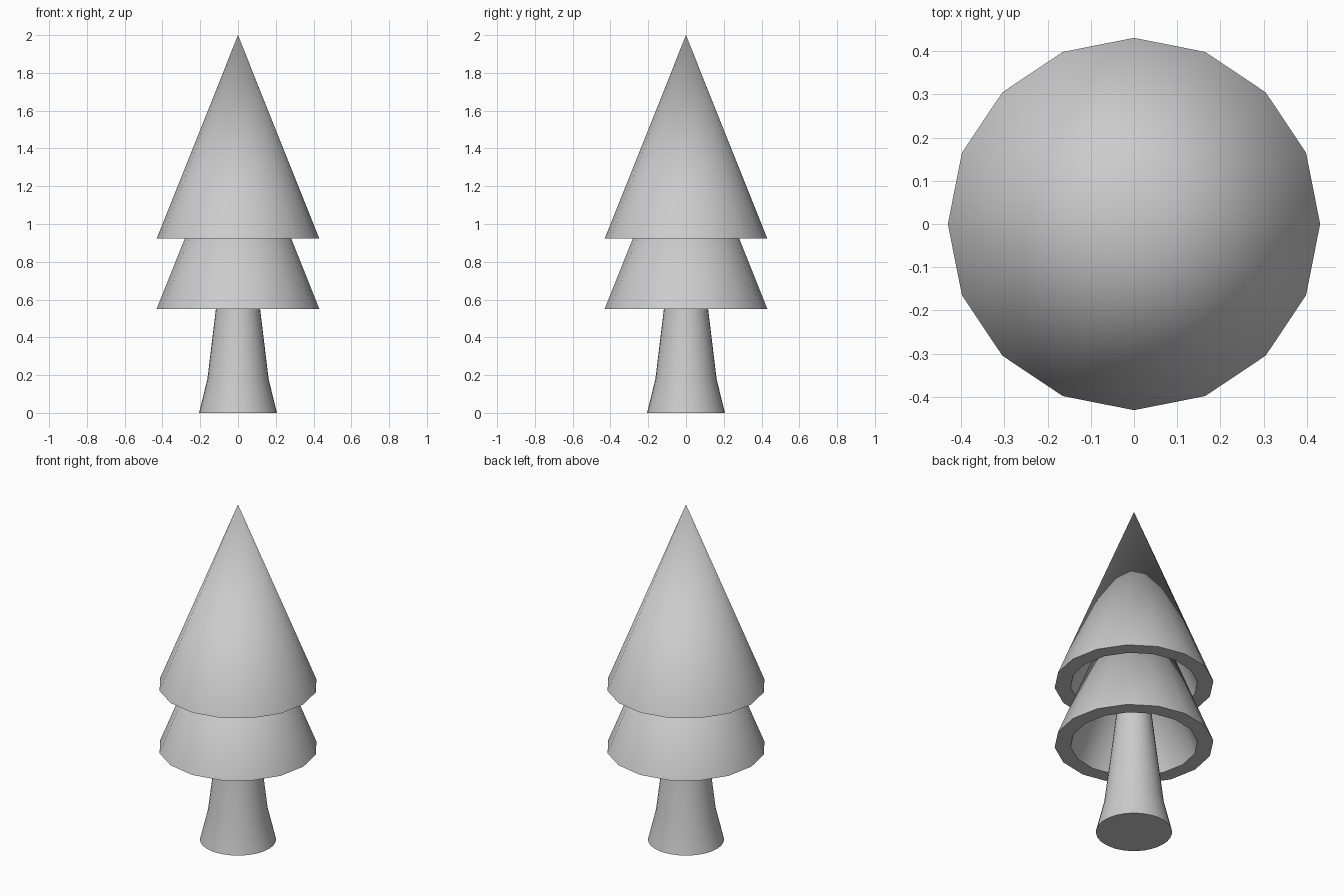
import bpy, bmesh
from math import cos, sin, pi, radians

if "Cube" in bpy.data.objects:
    bpy.data.objects.remove(bpy.data.objects["Cube"])


def lathe(name, profile, sides):
    """Revolve (radius, z) points about z; radius 0 gives a single pole vertex."""
    bm = bmesh.new()
    rings = []
    for r, z in profile:
        if r == 0:
            rings.append([bm.verts.new((0, 0, z))] * sides)
        else:
            rings.append([bm.verts.new((r * cos(2 * pi * i / sides),
                                        r * sin(2 * pi * i / sides), z))
                          for i in range(sides)])
    for a, b in zip(rings, rings[1:]):
        for i in range(sides):
            j = (i + 1) % sides
            quad = [a[i], a[j], b[j], b[i]]
            bm.faces.new(list(dict.fromkeys(quad)))
    # cap open ends
    for ring in (rings[0], rings[-1]):
        if ring[0] is not ring[1]:
            bm.faces.new(ring)
    bmesh.ops.recalc_face_normals(bm, faces=bm.faces[:])
    mesh = bpy.data.meshes.new(name)
    bm.to_mesh(mesh)
    bm.free()
    obj = bpy.data.objects.new(name, mesh)
    bpy.context.collection.objects.link(obj)
    bpy.ops.object.select_all(action='DESELECT')
    obj.select_set(True)
    bpy.context.view_layer.objects.active = obj
    bpy.ops.object.shade_smooth_by_angle(angle=radians(30))
    return obj


# Flared trunk, running up inside the foliage
lathe("trunk", [(0.206, 0), (0.162, 0.18), (0.117, 0.55), (0.065, 1.0)], 32)

# Two identical hollow foliage cones with a flat rim underneath
for name, z in (("lower_foliage", 0.55), ("upper_foliage", 0.922)):
    lathe(name, [(0, z + 1.078), (0.431, z), (0.345, z), (0, z + 0.863)], 16)
